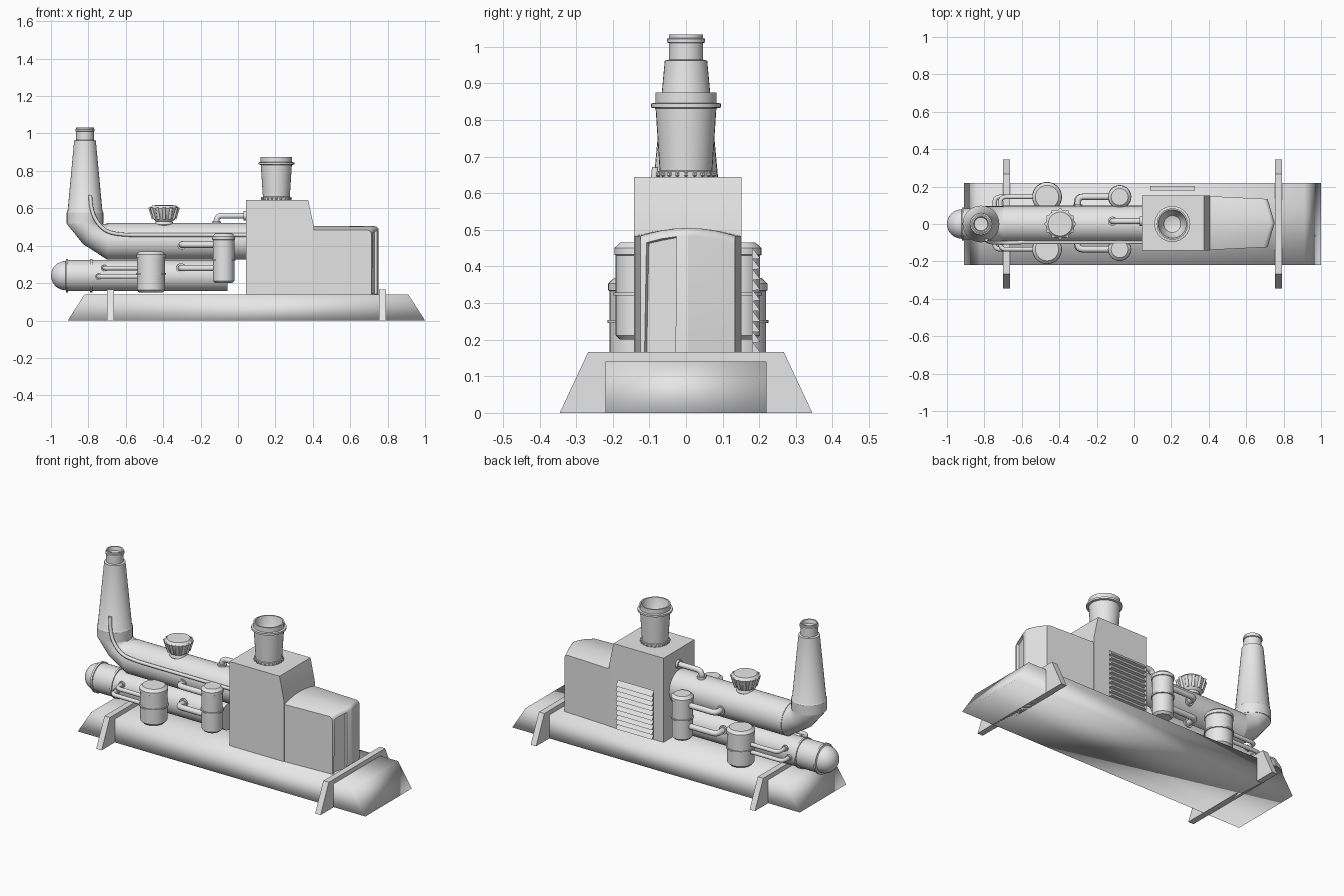
import bpy, bmesh, math
from mathutils import Matrix, Vector

cube = bpy.data.objects.get("Cube")
if cube:
    bpy.data.objects.remove(cube, do_unlink=True)

grey = bpy.data.materials.new("plain_grey")
grey.use_nodes = True
grey.diffuse_color = (0.8, 0.8, 0.8, 1)
grey.node_tree.nodes["Principled BSDF"].inputs["Base Color"].default_value = (0.8, 0.8, 0.8, 1)

MID = 0.005  # centre line of the cab and tanks


def finish(ob, angle):
    ob.data.materials.append(grey)
    bpy.ops.object.select_all(action='DESELECT')
    ob.select_set(True)
    bpy.context.view_layer.objects.active = ob
    if ob.type == 'CURVE':
        bpy.ops.object.convert(target='MESH')
    bpy.ops.object.shade_smooth_by_angle(angle=math.radians(angle))
    return bpy.context.object


def add(name, bm, angle=35):
    bmesh.ops.recalc_face_normals(bm, faces=bm.faces)
    me = bpy.data.meshes.new(name)
    bm.to_mesh(me)
    bm.free()
    ob = bpy.data.objects.new(name, me)
    bpy.context.collection.objects.link(ob)
    return finish(ob, angle)


def lathe(name, profile, loc, axis='Z', n=32):
    """Spin (radius, height) points around an axis."""
    bm = bmesh.new()
    vs = [bm.verts.new((r, 0, h)) for r, h in profile]
    es = [bm.edges.new(p) for p in zip(vs, vs[1:])]
    bmesh.ops.spin(bm, geom=vs + es, angle=math.tau, steps=n, axis=(0, 0, 1),
                   cent=(0, 0, 0), use_merge=True)
    bmesh.ops.remove_doubles(bm, verts=bm.verts, dist=0.0001)
    if axis == 'X':
        bm.transform(Matrix.Rotation(math.pi / 2, 4, 'Y'))
    elif axis == 'Y':
        bm.transform(Matrix.Rotation(-math.pi / 2, 4, 'X'))
    bm.transform(Matrix.Translation(loc))
    return add(name, bm)


def disc(r, lo, hi):
    return [(0, lo), (r, lo), (r, hi), (0, hi)]


def prism(name, points, place, lo, hi, angle=35):
    """Extrude a 2D outline; place(a, b, depth) gives the 3D point."""
    bm = bmesh.new()
    ends = [[bm.verts.new(place(a, b, d)) for a, b in points] for d in (lo, hi)]
    for ring in ends:
        bm.faces.new(ring)
    for i in range(len(points)):
        j = (i + 1) % len(points)
        bm.faces.new((ends[0][i], ends[0][j], ends[1][j], ends[1][i]))
    return add(name, bm, angle)


def along_y(x, z, d):
    return (x, d, z)


def along_x(y, z, d):
    return (d, y, z)


def tube(name, points, r, bend=0.03):
    """Round pipe with softened corners."""
    pts = [Vector(p) for p in points]
    path = [pts[0]]
    for a, b, c in zip(pts, pts[1:], pts[2:]):
        p = b + (a - b).normalized() * min(bend, (a - b).length * 0.48)
        q = b + (c - b).normalized() * min(bend, (c - b).length * 0.48)
        for k in range(6):
            t = k / 5
            path.append(p * (1 - t) ** 2 + b * 2 * t * (1 - t) + q * t * t)
    path.append(pts[-1])
    cu = bpy.data.curves.new(name, 'CURVE')
    cu.dimensions = '3D'
    cu.bevel_depth = r
    cu.bevel_resolution = 3
    cu.use_fill_caps = True
    sp = cu.splines.new('POLY')
    sp.points.add(len(path) - 1)
    for sp_pt, p in zip(sp.points, path):
        sp_pt.co = (*p, 1)
    ob = bpy.data.objects.new(name, cu)
    bpy.context.collection.objects.link(ob)
    return finish(ob, 40)


# Base with sloping ends, and two cross braces
prism("base", [(-0.91, 0), (1, 0), (0.91, 0.14), (-0.82, 0.14)], along_y, -0.22, 0.22, 100)
for name, x in (("front_brace", -0.7), ("rear_brace", 0.754)):
    prism(name, [(-0.345, 0), (0.345, 0), (0.267, 0.167), (-0.267, 0.167)], along_x, x, x + 0.036)

# Cab with a sloped rear edge
prism("cab", [(0.043, 0.14), (0.405, 0.14), (0.405, 0.505), (0.375, 0.645), (0.043, 0.645)],
      along_y, MID - 0.147, MID + 0.147)

# Hood: arched roof, tapered sides, pointed nose with a sunken door panel
bm = bmesh.new()
cols = []
for t in (-1, -0.92, -0.6, -0.26, 0, 0.3, 0.6, 0.85, 1):
    top = 0.483 + 0.022 * (1 - t * t)
    nose = 0.752 - 0.038 * abs(t)
    cols.append([bm.verts.new(p) for p in (
        (0.36, MID + 0.146 * t, 0.14), (0.36, MID + 0.146 * t, top),
        (nose, MID + 0.129 * t, top), (nose, MID + 0.129 * t, 0.14))])
for a, b in zip(cols, cols[1:]):
    for i in range(4):
        j = (i + 1) % 4
        bm.faces.new((a[i], a[j], b[j], b[i]))
bm.faces.new(cols[0])
bm.faces.new(cols[-1])
bmesh.ops.recalc_face_normals(bm, faces=bm.faces)
rim = [bm.edges.get((a[2], b[2])) for a, b in zip(cols, cols[1:])]
bmesh.ops.bevel(bm, geom=rim, offset=0.022, segments=3, profile=0.5, affect='EDGES')
bm.normal_update()
door = [f for f in bm.faces if f.normal.x > 0.9 and f.calc_area() > 0.005
        and -0.112 < f.calc_center_median().y < -0.03]
bmesh.ops.inset_region(bm, faces=door, thickness=0.004, depth=-0.012)
add("hood", bm, 30)

# Louvres standing off the left side of the cab
step, count = 0.0285, 10
teeth = [(0.18, 0.165)]
for k in range(count):
    z = 0.165 + k * step
    teeth += [(0.203, z), (0.183, z + step * 0.95)]
teeth.append((0.18, 0.165 + count * step))
prism("louvres", teeth, along_x, 0.085, 0.325, 20)

# Hollow funnel on the cab, with rivets round its foot
lathe("cab_funnel", [(0, 0.64), (0.076, 0.64), (0.076, 0.66), (0.072, 0.662), (0.083, 0.832),
                     (0.096, 0.834), (0.096, 0.845), (0.084, 0.847), (0.084, 0.875),
                     (0.076, 0.875), (0.066, 0.82), (0.045, 0.785), (0, 0.77)], (0.205, 0, 0))
for k in range(20):
    a = math.tau * k / 20
    lathe("funnel_rivet", [(0, -0.008), (0.006, -0.004), (0.006, 0.004), (0, 0.008)],
          (0.205 + 0.077 * math.cos(a), 0.077 * math.sin(a), 0.652), n=6)

# Upper boiler, elbow and tall chimney
lathe("upper_boiler", disc(0.098, -0.7, 0.06), (0, 0, 0.423), 'X')
bm = bmesh.new()
rings = []
for x, z, half, turn in ((-0.818, 0.53, 0.096, 0), (-0.818, 0.515, 0.096, 0),
                         (-0.774, 0.462, 0.076, 45), (-0.7, 0.422, 0.096, 90)):
    c, s = math.cos(math.radians(turn)), math.sin(math.radians(turn))
    ring = []
    for k in range(32):
        a = math.tau * k / 32
        u = half * math.cos(a)
        ring.append(bm.verts.new((x + u * c, 0.095 * math.sin(a), z + u * s)))
    rings.append(ring)
for a, b in zip(rings, rings[1:]):
    for k in range(32):
        bm.faces.new((a[k], a[k - 1], b[k - 1], b[k]))
add("chimney_elbow", bm, 60)
lathe("chimney", [(0, 0.52), (0.098, 0.52), (0.098, 0.578), (0.093, 0.585), (0.058, 0.962),
                  (0.047, 0.965), (0.047, 1.01), (0.052, 1.012), (0.052, 1.022),
                  (0.047, 1.024), (0.047, 1.033), (0.04, 1.033), (0.036, 1.01), (0, 1.005)],
      (-0.818, 0, 0))

# Lower boiler with a domed end and bands
dome = [(0.078 * math.sin(k * math.pi / 16), -0.922 - 0.078 * math.cos(k * math.pi / 16))
        for k in range(9)]
lathe("lower_boiler", dome + [(0.083, -0.92), (0.083, -0.055), (0, -0.055)], (0, 0, 0.24), 'X')
for x in (-0.92, -0.79):
    lathe("boiler_band", disc(0.089, x, x + 0.012), (0, 0, 0.24), 'X')

# Ribbed valve cap on the upper boiler
lathe("valve_cap", [(0, 0.49), (0.04, 0.5), (0.05, 0.512), (0.045, 0.53), (0.058, 0.542),
                    (0.077, 0.6), (0.064, 0.616), (0, 0.617)], (-0.395, 0, 0))
for k in range(12):
    a = math.tau * k / 12
    c, s = math.cos(a), math.sin(a)
    tube("valve_rib", [(-0.395 + r * c, r * s, z) for r, z in ((0.057, 0.543), (0.076, 0.605))], 0.009)

# Side tanks, pipes and flanges on both sides
for side, label in ((-1, "right"), (1, "left")):
    y = MID + side * 0.14
    for size, x, r, lo, hi, band in (("large", -0.465, 0.074, 0.15, 0.368, 0.25),
                                     ("small", -0.077, 0.057, 0.2, 0.465, 0.325)):
        lathe(f"{label}_{size}_tank",
              [(0, lo), (r - 0.012, lo), (r, lo + 0.012), (r, hi - 0.035), (r + 0.004, hi - 0.033),
               (r + 0.004, hi - 0.015), (r - 0.012, hi), (0, hi)], (x, y, 0))
        lathe(f"{label}_{size}_tank_band", disc(r + 0.006, band - 0.004, band + 0.004), (x, y, 0))
    for x0, x1, z, r, inner in ((-0.12, -0.3, 0.405, 0.017, 0.085), (-0.12, -0.305, 0.28, 0.017, 0.07),
                                (-0.52, -0.715, 0.28, 0.012, 0.07), (-0.52, -0.745, 0.235, 0.012, 0.078)):
        tube(f"{label}_pipe", [(x0, y, z), (x1, y, z), (x1, side * inner, z)], r)
        lathe(f"{label}_pipe_flange", disc(r * 1.5, -0.006, 0.006),
              (x1, side * (inner + 0.012), z), 'Y', 16)

# Steam pipe into the cab, and the hose along the right side
tube("steam_pipe", [(0.05, 0.015, 0.56), (-0.115, 0.015, 0.56), (-0.115, 0.015, 0.5)], 0.016)
lathe("steam_pipe_flange", disc(0.025, 0.515, 0.53), (-0.115, 0.015, 0), n=16)
lathe("cab_pipe_flange", disc(0.025, 0.03, 0.045), (0, 0.015, 0.56), 'X', 16)
tube("side_hose", [(-0.79, -0.083, 0.67), (-0.785, -0.092, 0.6), (-0.76, -0.1, 0.53),
                   (-0.7, -0.102, 0.47), (-0.6, -0.098, 0.457), (0.05, -0.098, 0.457)], 0.01, 0.05)
